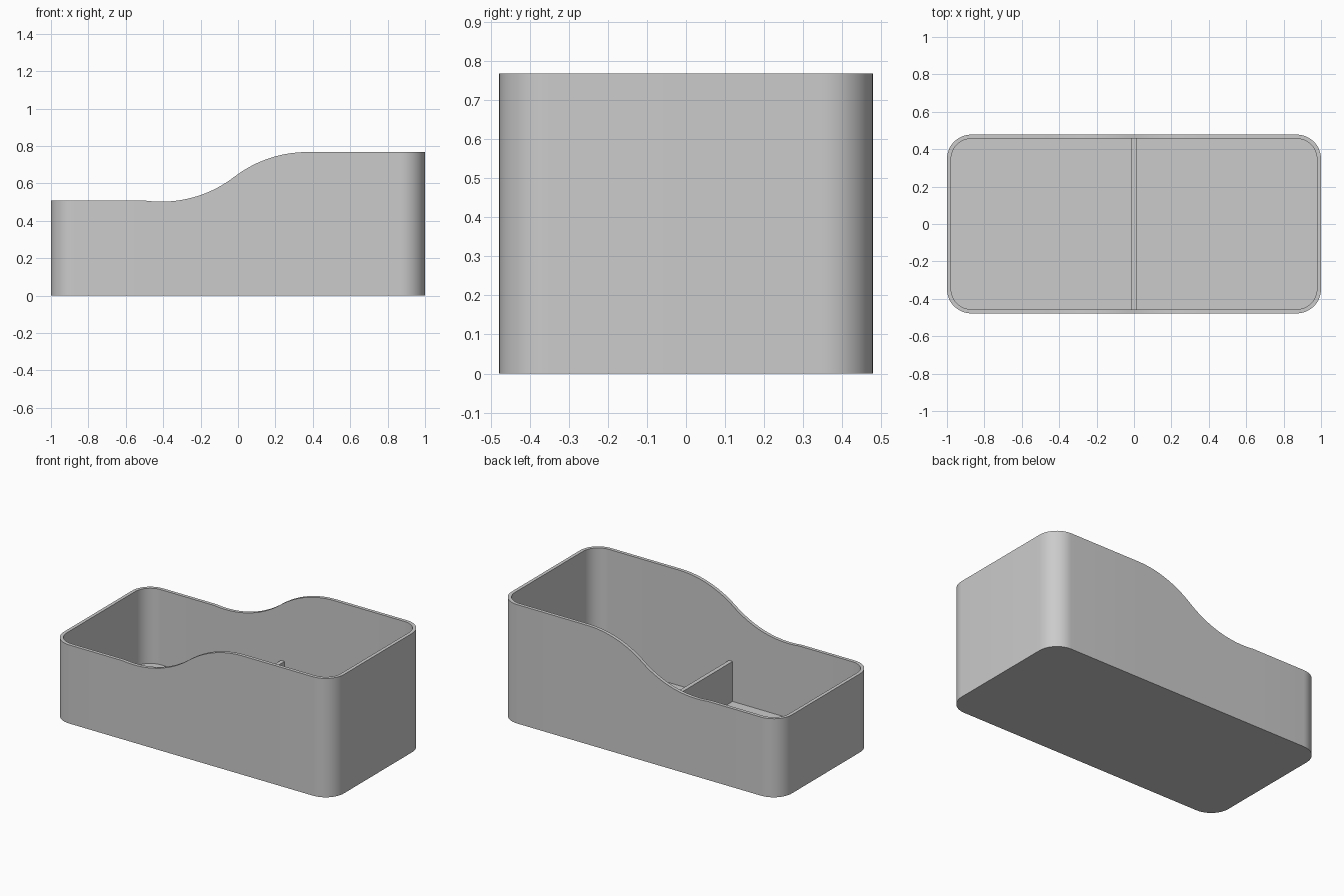
import bpy
import bmesh
import math

if "Cube" in bpy.data.objects:
    bpy.data.objects.remove(bpy.data.objects["Cube"], do_unlink=True)

HALF_X, HALF_Y, RADIUS = 1.0, 0.478, 0.13
WALL, FLOOR = 0.022, 0.022
LOW, HIGH = 0.507, 0.767
DIP_X, DIP_Z, CREST_X = -0.41, 0.502, 0.37    # ends of the S-shaped rim
CORNER_STEPS, CURVE_STEPS = 12, 32

grey = bpy.data.materials.new("plain grey")
grey.use_nodes = True
color = (0.6, 0.6, 0.6, 1.0)
grey.diffuse_color = color
grey.node_tree.nodes["Principled BSDF"].inputs["Base Color"].default_value = color


def rim_height(x):
    """Low rim, two tangent arcs, then high rim."""
    half_dx, half_dz = (CREST_X - DIP_X) / 2, (HIGH - DIP_Z) / 2
    r = (half_dx ** 2 + half_dz ** 2) / (2 * half_dz)
    if x >= CREST_X:
        return HIGH
    if x > (DIP_X + CREST_X) / 2:
        return HIGH - r + math.sqrt(r * r - (x - CREST_X) ** 2)
    if abs(x - DIP_X) >= r:
        return LOW
    z = DIP_Z + r - math.sqrt(r * r - (x - DIP_X) ** 2)
    return min(z, LOW) if x < DIP_X else z


def outline(inset):
    """Rounded rectangle with extra points along the curved part of the long sides."""
    r = RADIUS - inset
    cx, cy = HALF_X - RADIUS, HALF_Y - RADIUS
    start = DIP_X - 0.08
    xs = [start + (CREST_X - start) * i / CURVE_STEPS for i in range(CURVE_STEPS + 1)]
    pts = []
    for k, (sx, sy) in enumerate([(1, 1), (-1, 1), (-1, -1), (1, -1)]):
        for i in range(CORNER_STEPS + 1):
            a = math.pi / 2 * (k + i / CORNER_STEPS)
            pts.append((sx * cx + r * math.cos(a), sy * cy + r * math.sin(a)))
        if k == 0:
            pts += [(x, HALF_Y - inset) for x in reversed(xs)]
        elif k == 2:
            pts += [(x, inset - HALF_Y) for x in xs]
    return pts


def make_object(name, bm):
    bmesh.ops.recalc_face_normals(bm, faces=bm.faces)
    mesh = bpy.data.meshes.new(name)
    bm.to_mesh(mesh)
    bm.free()
    mesh.materials.append(grey)
    obj = bpy.data.objects.new(name, mesh)
    bpy.context.collection.objects.link(obj)
    return obj


# Open tub: outer wall, rim, inner wall, floor and underside
bm = bmesh.new()
outer, inner = outline(0), outline(WALL)
rings = [
    [bm.verts.new((x, y, 0)) for x, y in outer],
    [bm.verts.new((x, y, rim_height(x))) for x, y in outer],
    [bm.verts.new((x, y, rim_height(x))) for x, y in inner],
    [bm.verts.new((x, y, FLOOR)) for x, y in inner],
]
n = len(outer)
for a, b in zip(rings, rings[1:]):
    for i in range(n):
        j = (i + 1) % n
        bm.faces.new((a[i], a[j], b[j], b[i]))
bm.faces.new(rings[0])
bm.faces.new(rings[-1])
tub = make_object("tub", bm)
bpy.ops.object.select_all(action='DESELECT')
tub.select_set(True)
bpy.context.view_layer.objects.active = tub
bpy.ops.object.shade_smooth_by_angle(angle=math.radians(30))

# Low divider across the middle, its ends set into the walls and floor
bm = bmesh.new()
bmesh.ops.create_cube(bm, size=1)
bottom, top = FLOOR - 0.005, 0.28
for v in bm.verts:
    v.co.x *= 0.026
    v.co.y *= 2 * (HALF_Y - WALL + 0.005)
    v.co.z = top if v.co.z > 0 else bottom
make_object("divider", bm)
